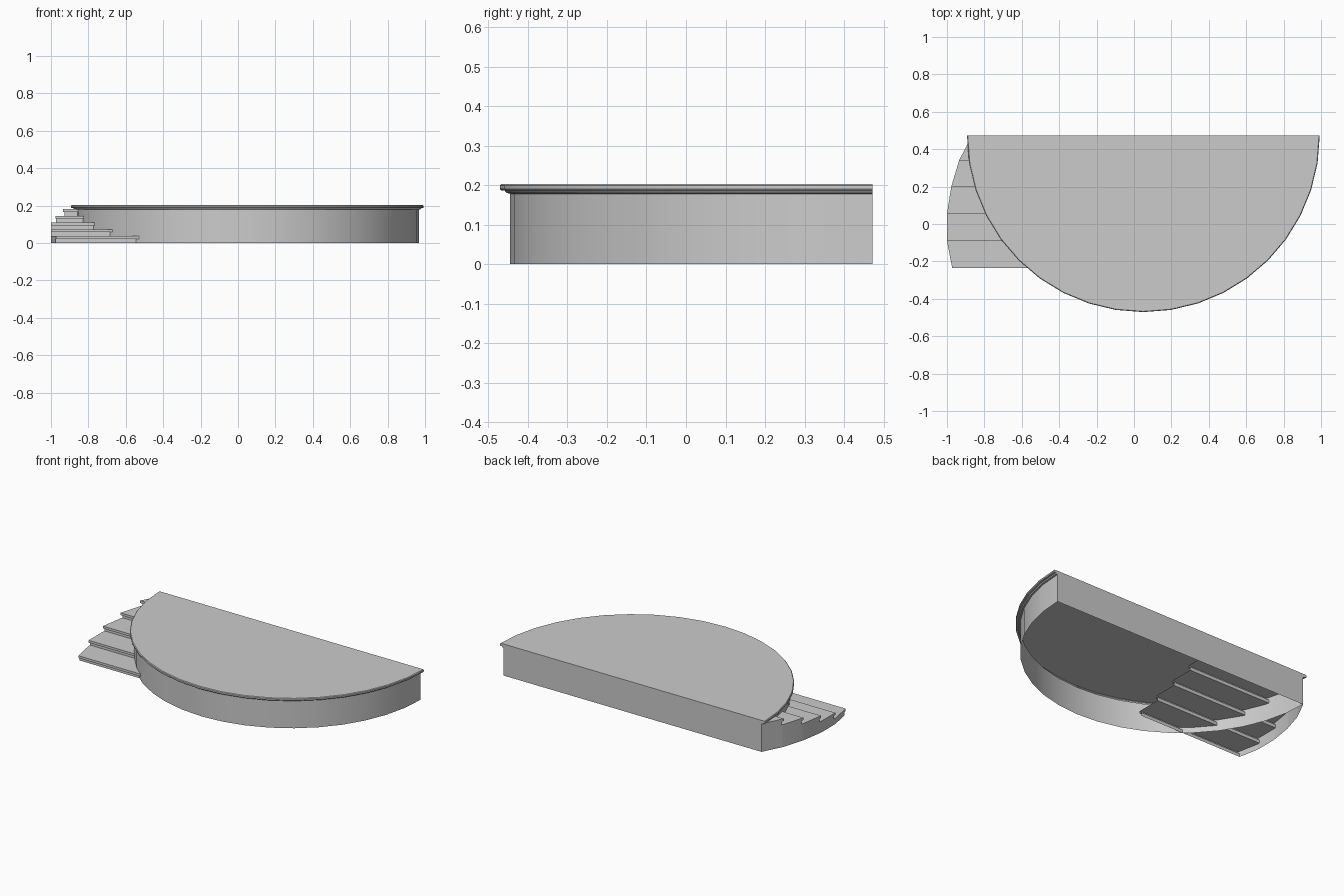
import bpy, math

if "Cube" in bpy.data.objects:
    bpy.data.objects.remove(bpy.data.objects["Cube"])

CX, CY = 0.05, 0.472        # centre of the half-round stage


def make(name, verts, faces):
    mesh = bpy.data.meshes.new(name)
    mesh.from_pydata(verts, [], faces)
    ob = bpy.data.objects.new(name, mesh)
    bpy.context.collection.objects.link(ob)
    bpy.ops.object.select_all(action='DESELECT')
    ob.select_set(True)
    bpy.context.view_layer.objects.active = ob
    bpy.ops.object.shade_smooth_by_angle(angle=math.radians(30))
    return ob


# Stage: moulded edge profile (radius, height) swept through a half circle, open below
profile = [(0.917, 0), (0.917, 0.178), (0.926, 0.180), (0.931, 0.186),
           (0.940, 0.186), (0.943, 0.190), (0.943, 0.199), (0.939, 0.203)]
SEG, P = 20, len(profile)
verts, faces = [], []
for i in range(SEG + 1):
    a = math.pi * (1 + i / SEG)
    verts += [(CX + r * math.cos(a), CY + r * math.sin(a), z) for r, z in profile]
for i in range(SEG):
    for j in range(P - 1):
        a, b = i * P + j, (i + 1) * P + j
        faces.append((a, b, b + 1, a + 1))
faces.append([i * P + P - 1 for i in range(SEG + 1)])                     # deck
faces.append(list(range(P)) + [SEG * P + j for j in reversed(range(P))])  # back wall
make("stage", verts, faces)

# Side steps: five treads with front nosing, curved outer wall, open below
edge = [(-0.235, -0.972), (-0.09, -1.0), (0.055, -1.0), (0.2, -0.977),
        (0.34, -0.935), (0.472, -0.868)]
INNER, RISE, NOSE, THICK = -0.24, 0.0362, 0.014, 0.015


def outer(y):
    for (y0, x0), (y1, x1) in zip(edge, edge[1:]):
        if y <= y1:
            return x0 + (x1 - x0) * (y - y0) / (y1 - y0)
    return edge[-1][1]


verts, faces, index = [], [], {}


def vert(x, y, z):
    key = (round(x, 5), round(y, 5), round(z, 5))
    if key not in index:
        index[key] = len(verts)
        verts.append(key)
    return index[key]


def sheet(y0, z0, y1, z1):
    faces.append([vert(outer(y0), y0, z0), vert(INNER, y0, z0),
                  vert(INNER, y1, z1), vert(outer(y1), y1, z1)])


def wall(y0, y1, z0, z1):
    faces.append([vert(outer(y), y, z) for y, z in
                  ((y1, z0), (y0, z0), (y0, z1), (y1, z1))])


for i in range(5):
    n0, n1 = edge[i][0], edge[i + 1][0]
    r0, low, top = n0 + NOSE, i * RISE, (i + 1) * RISE
    sheet(r0, low, r0, top - THICK)             # riser
    sheet(r0, top - THICK, n0, top - THICK)     # nosing underside
    sheet(n0, top - THICK, n0, top)             # nosing front
    sheet(n0, top, r0, top)                     # tread
    sheet(r0, top, n1, top)
    wall(n0, r0, top - THICK, top)              # outer side
    wall(r0, n1, 0, top)
    if i < 4:
        sheet(n1, top, n1 + NOSE, top)
        wall(n1, n1 + NOSE, 0, top)
make("side_steps", verts, faces)
